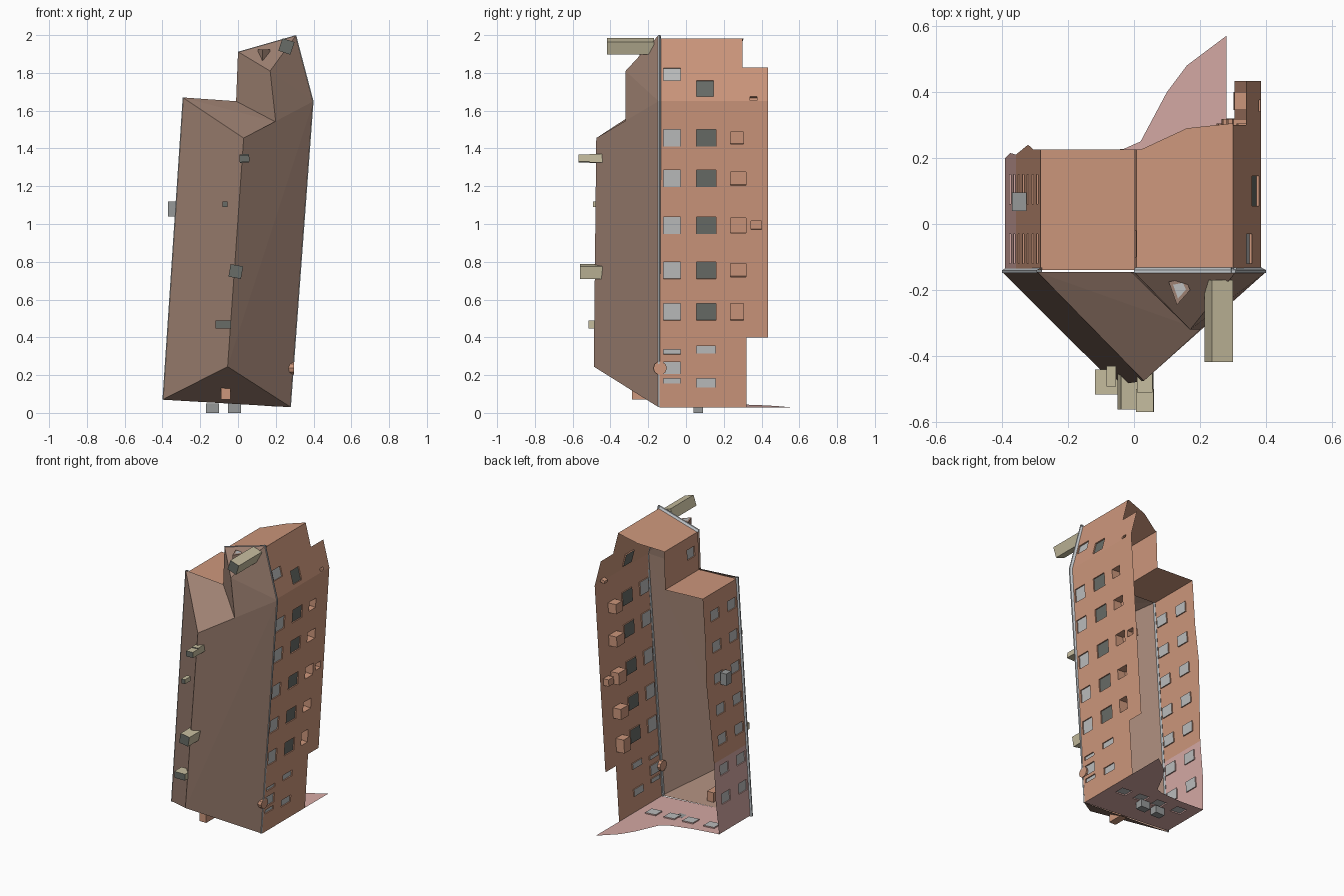
import bpy, bmesh, math
from mathutils import Vector, Matrix

if "Cube" in bpy.data.objects:
    bpy.data.objects.remove(bpy.data.objects["Cube"])

def material(name, *rgb):
    m = bpy.data.materials.new(name)
    m.diffuse_color = (*[((c / 255 + .055) / 1.055) ** 2.4 for c in rgb], 1)
    m.use_nodes = True
    m.node_tree.nodes["Principled BSDF"].inputs["Base Color"].default_value = m.diffuse_color
    return m

WALL = material("orange_plaster", 205, 151, 124)
PINK = material("pink_plaster", 214, 170, 165)
ROOF = material("brown_roof", 158, 129, 114)
GLASS = material("light_grey_window", 188, 189, 189)
DARK = material("dark_grey", 104, 108, 103)
STONE = material("khaki_chimney", 197, 188, 158)
TRIM = material("gutter_grey", 194, 199, 203)
METAL = material("unit_grey", 150, 153, 153)

def finish(name, bm, mats):
    bmesh.ops.remove_doubles(bm, verts=bm.verts, dist=.0002)
    me = bpy.data.meshes.new(name)
    bm.to_mesh(me)
    bm.free()
    for m in mats:
        me.materials.append(m)
    ob = bpy.data.objects.new(name, me)
    bpy.context.collection.objects.link(ob)
    return ob

def poly(bm, pts, mi=0):
    f = bm.faces.new([bm.verts.new(p) for p in pts])
    f.material_index = mi

def interp(prof, s):
    for (a, ya), (b, yb) in zip(prof, prof[1:]):
        if a - 1e-6 <= s <= b + 1e-6:
            return ya + (yb - ya) * (s - a) / (b - a)
    return prof[-1][1]

def wall(name, p, q, axis, prof, holes, y0=-.14, mats=(WALL, GLASS, DARK, PINK), base=lambda s: 0):
    """Thin wall from p to q (x, z). Holes are (s0, s1, ya, yb, depth, material)."""
    p, q = Vector(p), Vector(q)
    d = (q - p).normalized()
    inward = Vector((-d.y, d.x))
    def at(s, y, depth=0):
        v = p.lerp(q, (s - p[axis]) / (q[axis] - p[axis])) + inward * depth
        return (v.x, y, v.y)
    lo, hi = prof[0][0], prof[-1][0]
    cuts = sorted({round(c, 4) for c in [a for a, _ in prof] + [c for h in holes for c in h[:2]] if lo <= c <= hi})
    rows = sorted({y0} | {c for h in holes for c in h[2:4]})
    bm = bmesh.new()
    for a, b in zip(cuts, cuts[1:]):
        for i, ya in enumerate(rows):
            top = i == len(rows) - 1
            y1, y2 = (interp(prof, a), interp(prof, b)) if top else (rows[i + 1],) * 2
            m, ym = (a + b) / 2, (ya + y1) / 2
            if any(h[0] < m < h[1] and h[2] < ym < h[3] for h in holes):
                continue
            poly(bm, [at(a, ya), at(b, ya), at(b, y2), at(a, y1)], base(m))
    # recessed panes and niches
    for a, b, ya, yb, dep, mi in holes:
        ring = [(a, ya), (b, ya), (b, yb), (a, yb)]
        poly(bm, [at(s, y, dep) for s, y in ring], mi)
        for k in range(4):
            u, v = ring[k], ring[(k + 1) % 4]
            poly(bm, [at(*u), at(*v), at(*v, dep), at(*u, dep)], base((a + b) / 2))
    return finish(name, bm, mats)

def box(name, x, y, z, side, cap=None, turn=0):
    """Box from ranges, cap material on the -y end, turned about y in degrees."""
    bm = bmesh.new()
    bmesh.ops.create_cube(bm, size=1)
    c = Vector([sum(r) / 2 for r in (x, y, z)])
    size = Vector([r[1] - r[0] for r in (x, y, z)])
    for f in bm.faces:
        f.material_index = int(cap is not None and f.normal.y < -.5)
    mat = Matrix.Translation(c) @ Matrix.Rotation(math.radians(turn), 4, 'Y') @ Matrix.Diagonal((*size, 1))
    bmesh.ops.transform(bm, matrix=mat, verts=bm.verts)
    return finish(name, bm, [side, cap or side])

# roof: hipped main roof with a smaller hip at the upper end
A, B, C, D = (-.40, -.145, .07), (.28, -.145, .03), (.40, -.145, 1.65), (.308, -.145, 2.0)
E, F, G = (0, -.145, 1.912), (-.01, -.145, 1.65), (-.293, -.145, 1.67)
R0, R1, P, Q = (-.055, -.488, .245), (.03, -.475, 1.455), (.2, -.32, 1.54), (.17, -.32, 1.81)
bm = bmesh.new()
for f in ([A, B, R0], [B, C, R0], [C, R1, R0], [C, P, R1], [A, R0, R1, G], [G, R1, P], [G, P, F],
          [F, P, Q, E], [E, Q, D], [D, Q, C], [C, Q, P]):
    poly(bm, f)
finish("roof", bm, [ROOF])

# wall corners, as (x, z)
a, b, c, d = (-.39, .075), (.28, .028), (.385, 1.65), (.30, 1.982)
e, f, g = (.008, 1.9), (0, 1.645), (-.283, 1.658)

# right wall: light column, dark column and niches
right = [(.205, .27, -.12, -.03, .008, 1), (.31, .335, -.12, -.03, .008, 1), (.155, .182, -.12, -.03, .008, 1),
         (.315, .355, .055, .155, .008, 1), (.135, .182, .055, .155, .008, 1)]
for z, yb, h in ((.535, .305, .09), (.755, .318, .07), (.992, .318, .08), (1.24, .318, .07), (1.455, .305, .065)):
    right += [(z - .045, z + .045, -.12, -.03, .008, 1), (z - .045, z + .045, .055, .16, .008, 2),
              (z - h / 2, z + h / 2, .235, yb, .06, 0)]
wall("right_wall", b, c, 1, [(.028, .32), (1.65, .32)], right)
wall("right_wall_foot", b, c, 1, [(.4, .433), (1.65, .433)], [(.97, 1.015, .345, .4, .04, 0)], .32)
wall("upper_right_wall", c, d, 1, [(1.65, .3), (1.982, .3)],
     [(1.76, 1.825, -.12, -.03, .008, 1), (1.675, 1.76, .055, .145, .008, 2)])
wall("upper_right_wall_foot", c, d, 1, [(1.65, .433), (1.828, .433)], [(1.655, 1.675, .34, .375, .03, 0)], .3)

# left wall: pink lower storeys, two window columns
left = []
for z in (.29, .48, .68, .88, 1.09, 1.3, 1.51):
    left += [(z - .035, z + .035, -.12, -.03, .008, 1), (z - .035, z + .035, .06, .15, .008, 1)]
wall("left_wall", g, a, 1, [(.075, .2), (.3, .215), (.55, .21), (1.1, .24), (1.35, .225), (1.658, .225)],
     left, base=lambda s: 3 if s < .55 else 0)

# lower end wall standing on the slope
wall("lower_end_wall", a, b, 0, [(-.39, .2), (-.2, .205), (-.03, .228), (.02, .25), (.1, .4), (.16, .48), (.28, .57)],
     [(x - .04, x + .04, .07, .14, .008, 1) for x in (-.27, -.11, .03, .17)], base=lambda s: 3)

# upper end walls
wall("upper_end_wall", d, e, 0, [(.008, .225), (.02, .225), (.16, .29), (.3, .305)], [])
wall("inner_corner_wall", e, f, 1, [(1.645, .225), (1.9, .225)], [(1.75, 1.82, -.1, -.02, .008, 1)])
wall("inner_end_wall", f, g, 0, [(-.283, .225), (0, .225)], [])

# gutters along the eaves
def gutter(name, p, q):
    p, q = Vector(p), Vector(q)
    t = (q - p).normalized()
    n = Vector((-t.z, 0, t.x)) * .014
    bm = bmesh.new()
    sec = [Vector((0, -.004, 0)), n + Vector((0, -.004, 0)), n + Vector((0, .013, 0)), Vector((0, .005, 0))]
    for k in range(4):
        u, v = sec[k], sec[(k + 1) % 4]
        poly(bm, [p + u, q + u, q + v, p + v])
    finish(name, bm, [TRIM])

for name, p, q in (("left_gutter", G, A), ("right_gutter", B, C), ("upper_right_gutter", C, D), ("upper_gutter", D, E)):
    gutter(name, p, q)

# chimneys
box("top_chimney", (.223, .29), (-.418, -.17), (1.905, 1.975), STONE, DARK, 18)
box("upper_chimney", (.01, .058), (-.51, -.43), (1.325, 1.37), STONE, DARK, -4)
box("upper_chimney_cap", (.008, .06), (-.57, -.5), (1.328, 1.365), STONE, DARK, -4)
box("small_pipe", (-.083, -.055), (-.492, -.43), (1.09, 1.12), STONE, DARK)
box("middle_chimney", (-.045, .022), (-.562, -.44), (.715, .782), STONE, DARK, 10)
box("lower_chimney", (-.118, -.038), (-.517, -.44), (.447, .49), STONE, DARK)

# dormers
box("hip_dormer", (-.09, -.04), (-.285, -.17), (.07, .135), WALL)
bm = bmesh.new()
gable = [(.105, -.175), (.13, -.245), (.17, -.2), (.155, -.165)]
for i in range(4):
    u, v = gable[i], gable[(i + 1) % 4]
    poly(bm, [(*u, 1.84), (*v, 1.84), (*v, 1.925), (*u, 1.925)])
poly(bm, [(*p, 1.925) for p in gable])
poly(bm, [(.138 + (x - .138) * .6, -.197 + (y + .197) * .6, 1.928) for x, y in gable], 1)
finish("upper_dormer", bm, [ROOF, GLASS])

# cooling units and the round corner bay
box("left_unit", (-.37, -.325), (.04, .095), (1.04, 1.12), METAL)
for x in (-.135, -.018):
    box("underside_unit", (x - .034, x + .034), (.04, .09), (0, .05), METAL)
bm = bmesh.new()
bmesh.ops.create_cone(bm, cap_ends=True, segments=10, radius1=.036, radius2=.036, depth=.03)
bmesh.ops.transform(bm, matrix=Matrix.Translation((.282, -.137, .237)) @ Matrix.Rotation(math.pi / 2, 4, 'Y'), verts=bm.verts)
finish("corner_bay", bm, [WALL])
